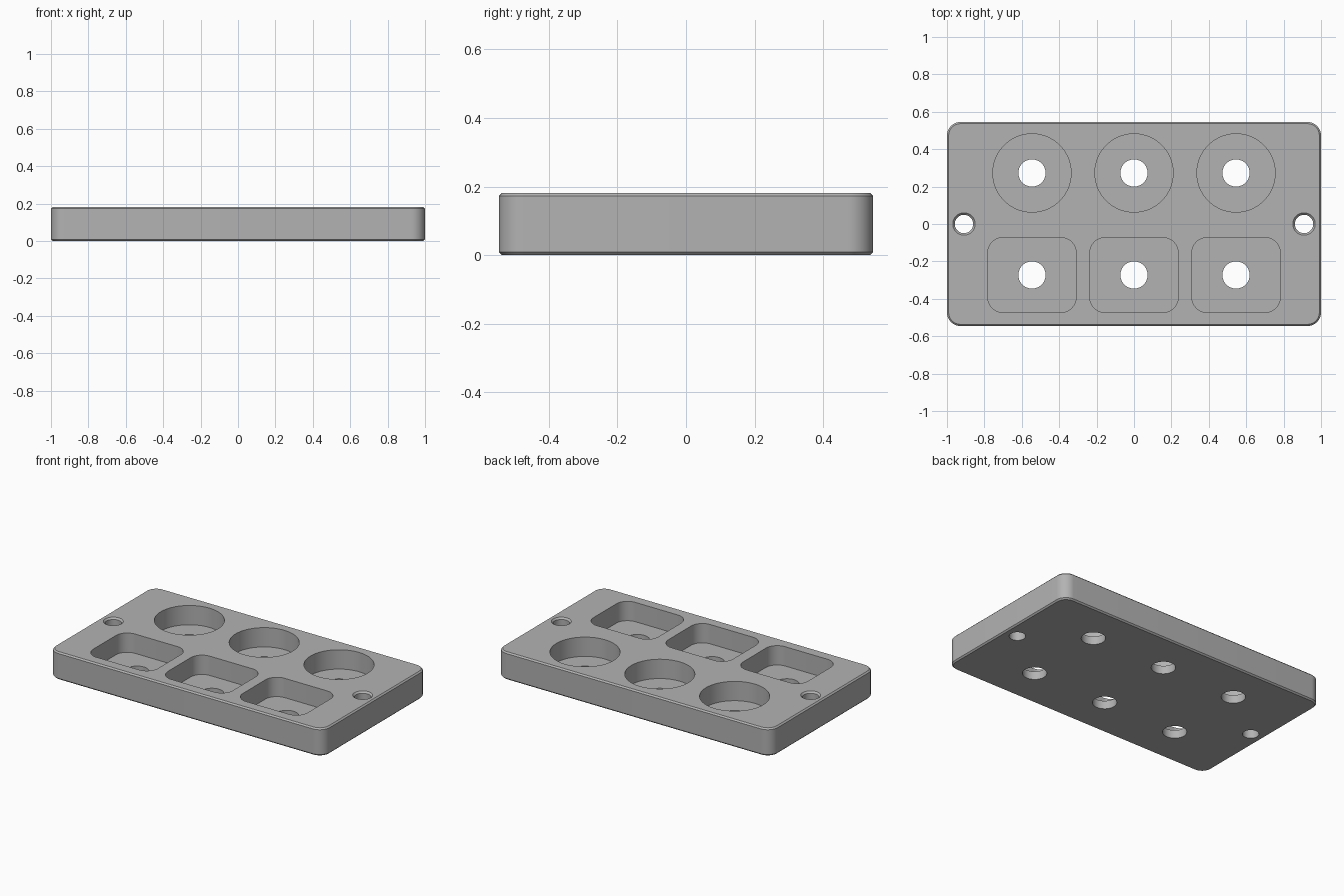
import bpy, bmesh, math

if "Cube" in bpy.data.objects:
    bpy.data.objects.remove(bpy.data.objects["Cube"])

MM = 1 / 55          # the plate is 110 mm long and 2 units in the scene
HEIGHT = 10 * MM
POCKET_FLOOR = 3 * MM
EDGE = 0.5 * MM


def make_material(name, colour):
    mat = bpy.data.materials.new(name)
    mat.use_nodes = True
    mat.diffuse_color = colour
    mat.node_tree.nodes["Principled BSDF"].inputs["Base Color"].default_value = colour
    return mat


grey = make_material("plain grey", (0.45, 0.45, 0.45, 1))


def rounded_outline(half_x, half_y, radius, steps=12):
    """Outline of a rectangle with round corners, counter-clockwise."""
    points = []
    for corner, (sx, sy) in enumerate([(1, 1), (-1, 1), (-1, -1), (1, -1)]):
        for i in range(steps + 1):
            a = math.pi / 2 * (corner + i / steps)
            points.append((sx * (half_x - radius) + radius * math.cos(a),
                           sy * (half_y - radius) + radius * math.sin(a)))
    return points


def circle_outline(radius, sides=64):
    return [(radius * math.cos(math.tau * i / sides),
             radius * math.sin(math.tau * i / sides)) for i in range(sides)]


def loft(name, layers, x=0, y=0):
    """Closed solid through a stack of (outline, height) layers."""
    bm = bmesh.new()
    rings = [[bm.verts.new((px + x, py + y, z)) for px, py in outline]
             for outline, z in layers]
    for low, high in zip(rings, rings[1:]):
        for i in range(len(low)):
            j = (i + 1) % len(low)
            bm.faces.new((low[i], low[j], high[j], high[i]))
    bm.faces.new(rings[0][::-1])
    bm.faces.new(rings[-1])
    mesh = bpy.data.meshes.new(name)
    bm.to_mesh(mesh)
    bm.free()
    obj = bpy.data.objects.new(name, mesh)
    bpy.context.collection.objects.link(obj)
    mesh.materials.append(grey)
    return obj


def cut(target, cutter):
    """Subtract the cutter from the target and remove the cutter."""
    cutter.hide_render = True
    bpy.context.view_layer.objects.active = target
    mod = target.modifiers.new("cut", "BOOLEAN")
    mod.operation, mod.solver, mod.object = "DIFFERENCE", "EXACT", cutter
    bpy.ops.object.modifier_apply(modifier=mod.name)
    bpy.data.objects.remove(cutter)


# Plate with rounded corners and chamfered top and bottom edges
full = rounded_outline(55 * MM, 30 * MM, 4 * MM)
inset = rounded_outline(55 * MM - EDGE, 30 * MM - EDGE, 4 * MM - EDGE)
tray = loft("tray_plate", [(inset, 0), (full, EDGE),
                           (full, HEIGHT - EDGE), (inset, HEIGHT)])

# Round pockets at the back, rounded square pockets at the front
ABOVE, BELOW = HEIGHT + 0.1, -0.1
round_pocket = circle_outline(11.5 * MM, 96)
square_pocket = rounded_outline(13 * MM, 11 * MM, 4.5 * MM)
push_hole = circle_outline(4 * MM)
for column in (-1, 0, 1):
    for row, outline in ((1, round_pocket), (-1, square_pocket)):
        x, y = column * 30 * MM, row * 15 * MM
        cut(tray, loft("pocket_cutter", [(outline, POCKET_FLOOR), (outline, ABOVE)], x, y))
        cut(tray, loft("push_hole_cutter", [(push_hole, BELOW), (push_hole, POCKET_FLOOR + 0.02)], x, y))

# Screw holes at both ends, chamfered at the top
shaft = circle_outline(2.7 * MM, 48)
rim = circle_outline(3.3 * MM, 48)
for side in (-1, 1):
    cut(tray, loft("screw_hole_cutter", [(shaft, BELOW), (shaft, HEIGHT - 0.6 * MM),
                                         (rim, HEIGHT), (rim, ABOVE)], side * 50 * MM))

# Smooth round walls, crisp edges
bpy.ops.object.select_all(action="DESELECT")
tray.select_set(True)
bpy.context.view_layer.objects.active = tray
bpy.ops.object.shade_smooth_by_angle(angle=math.radians(30))
